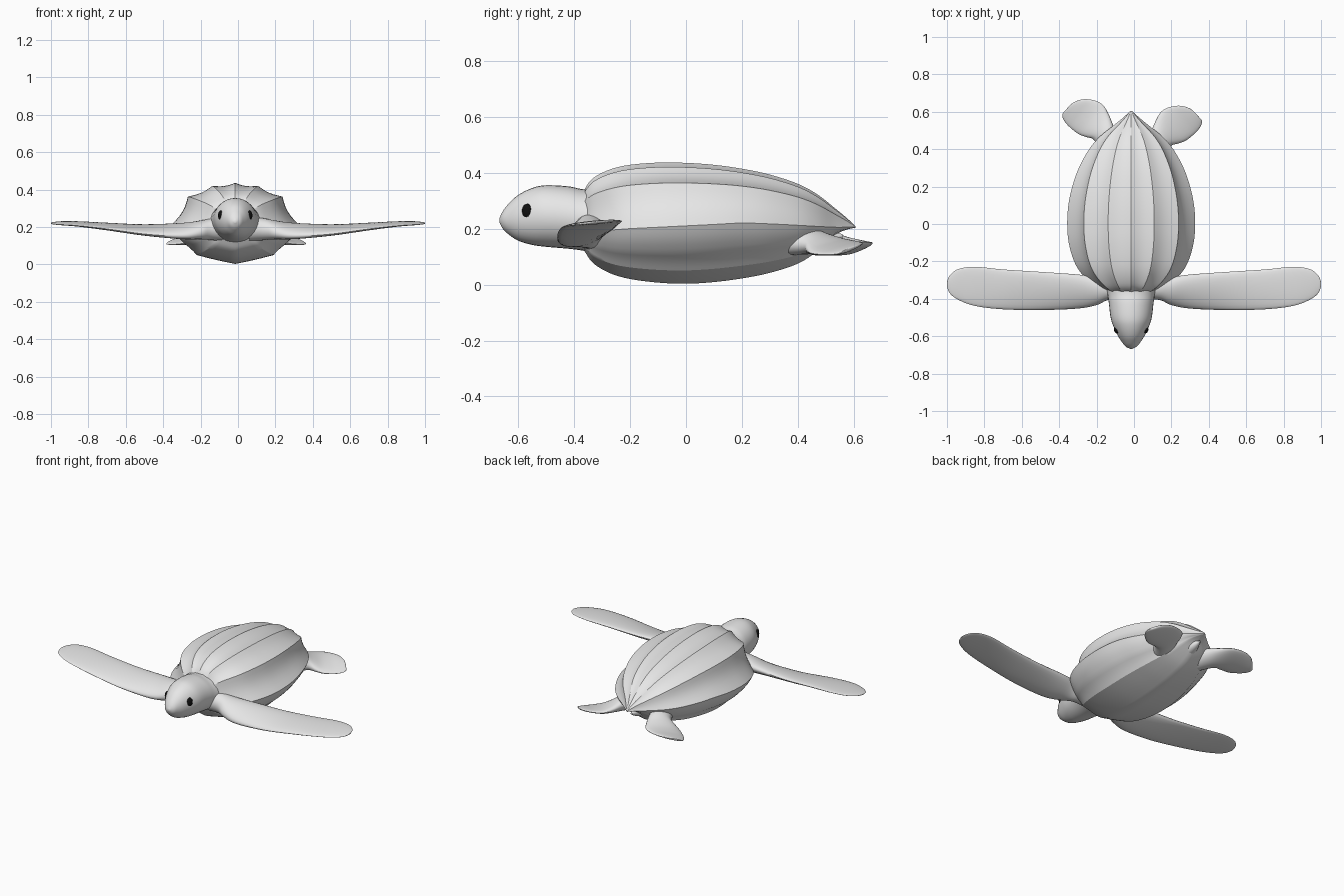
import bpy, bmesh, math
from mathutils import Vector

cube = bpy.data.objects.get("Cube")
if cube:
    bpy.data.objects.remove(cube, do_unlink=True)

CENTRE = -0.015  # body axis sits slightly to the right of the origin


def material(name, colour):
    mat = bpy.data.materials.new(name)
    mat.use_nodes = True
    mat.diffuse_color = colour
    mat.node_tree.nodes["Principled BSDF"].inputs["Base Color"].default_value = colour
    return mat


skin = material("grey skin", (0.8, 0.8, 0.8, 1))
black = material("black", (0.005, 0.005, 0.005, 1))


def resample(rows, steps):
    """Smoothly interpolate the stations of a loft."""
    result = []
    last = len(rows) - 1
    for i in range(last):
        quad = [rows[max(i - 1, 0)], rows[i], rows[i + 1], rows[min(i + 2, last)]]
        for k in range(steps):
            t = k / steps
            result.append([
                b + 0.5 * t * (c - a + t * (2 * a - 5 * b + 4 * c - d + t * (3 * (b - c) + d - a)))
                for a, b, c, d in zip(*quad)])
    result.append(list(rows[-1]))
    return result


def smooth(obj, angle):
    bpy.ops.object.select_all(action="DESELECT")
    obj.select_set(True)
    bpy.context.view_layer.objects.active = obj
    bpy.ops.object.shade_smooth_by_angle(angle=math.radians(angle))


def loft(name, rows, section, steps=5, angle=50):
    """Bridge the closed section made at every station and cap both ends."""
    bm = bmesh.new()
    rings = [[bm.verts.new(p) for p in section(*row)] for row in resample(rows, steps)]
    count = len(rings[0])
    for a, b in zip(rings, rings[1:]):
        for j in range(count):
            k = (j + 1) % count
            bm.faces.new((a[j], a[k], b[k], b[j]))
    bm.faces.new(rings[0])
    bm.faces.new(rings[-1])
    bmesh.ops.recalc_face_normals(bm, faces=bm.faces)
    mesh = bpy.data.meshes.new(name)
    bm.to_mesh(mesh)
    bm.free()
    mesh.materials.append(skin)
    obj = bpy.data.objects.new(name, mesh)
    bpy.context.collection.objects.link(obj)
    smooth(obj, angle)
    return obj


def ellipse(centre, u, v, count=24):
    angles = [2 * math.pi * i / count for i in range(count)]
    return [centre + u * math.cos(a) + v * math.sin(a) for a in angles]


# Shell: half cross-section given as ridges, with the hollow after each one
ridges = [(0, 1, 0.04), (0.36, 0.93, 0.04), (0.74, 0.68, 0.05), (1, 0, -0.02),
          (0.8, -0.47, 0.01), (0.6, -0.77, -0.01), (0, -1, 0)]


def half_profile():
    points = []
    for (x0, z0, hollow), (x1, z1, _) in zip(ridges, ridges[1:]):
        a, b = Vector((x0, z0)), Vector((x1, z1))
        inward = Vector((z1 - z0, x0 - x1)).normalized()
        for k in range(6):
            t = k / 6
            points.append(a.lerp(b, t) + inward * hollow * math.sin(math.pi * t))
    points.append(Vector((0, -1)))
    return points


half = half_profile()
profile = half + [Vector((-p.x, p.y)) for p in reversed(half[1:-1])]


def shell_section(y, width, top, edge, bottom):
    return [Vector((CENTRE + p.x * width, y,
                    edge + p.y * (top - edge if p.y > 0 else edge - bottom)))
            for p in profile]


# Stations: y, half width, top, rim height, bottom
loft("shell", [
    (-0.375, 0.09, 0.31, 0.21, 0.14),
    (-0.36, 0.14, 0.345, 0.2, 0.115),
    (-0.33, 0.195, 0.382, 0.195, 0.075),
    (-0.27, 0.262, 0.412, 0.195, 0.04),
    (-0.2, 0.305, 0.428, 0.2, 0.02),
    (-0.1, 0.334, 0.436, 0.205, 0.007),
    (0, 0.342, 0.435, 0.21, 0.003),
    (0.1, 0.336, 0.428, 0.215, 0.009),
    (0.2, 0.315, 0.414, 0.22, 0.022),
    (0.3, 0.28, 0.393, 0.217, 0.042),
    (0.4, 0.225, 0.36, 0.212, 0.075),
    (0.47, 0.165, 0.322, 0.208, 0.12),
    (0.53, 0.09, 0.275, 0.205, 0.175),
    (0.57, 0.042, 0.242, 0.205, 0.195),
    (0.605, 0.004, 0.21, 0.205, 0.203)], shell_section, steps=4, angle=28)


# Head and neck: y, half width, top, bottom
def round_section(y, width, top, bottom):
    return ellipse(Vector((CENTRE, y, (top + bottom) / 2)),
                   Vector((width, 0, 0)), Vector((0, 0, (top - bottom) / 2)), 32)


loft("head_and_neck", [
    (-0.25, 0.16, 0.34, 0.1),
    (-0.36, 0.13, 0.34, 0.12),
    (-0.42, 0.12, 0.351, 0.128),
    (-0.5, 0.11, 0.355, 0.135),
    (-0.55, 0.094, 0.345, 0.142),
    (-0.6, 0.07, 0.32, 0.157),
    (-0.635, 0.047, 0.288, 0.18),
    (-0.655, 0.03, 0.262, 0.2),
    (-0.667, 0.007, 0.237, 0.223)], round_section)

loft("tail", [
    (0.36, 0.08, 0.21, 0.09),
    (0.45, 0.05, 0.2, 0.12),
    (0.52, 0.025, 0.19, 0.145),
    (0.56, 0.006, 0.18, 0.168)], round_section)

# Blades are set by two edge points and a half thickness; the other side is mirrored
front_rows = [
    (0.06, -0.4, 0.18, -0.29, 0.2, 0.065),
    (0.14, -0.405, 0.172, -0.285, 0.205, 0.058),
    (0.2, -0.432, 0.16, -0.285, 0.21, 0.046),
    (0.3, -0.452, 0.15, -0.27, 0.208, 0.034),
    (0.5, -0.46, 0.163, -0.256, 0.206, 0.022),
    (0.7, -0.456, 0.19, -0.243, 0.216, 0.016),
    (0.85, -0.438, 0.207, -0.229, 0.226, 0.011),
    (0.94, -0.405, 0.213, -0.241, 0.228, 0.008),
    (0.985, -0.37, 0.216, -0.275, 0.225, 0.005),
    (1, -0.335, 0.219, -0.31, 0.222, 0.002)]

rear_rows = [
    (0.05, 0.4, 0.17, 0.16, 0.35, 0.15, 0.055),
    (0.09, 0.49, 0.165, 0.195, 0.415, 0.14, 0.042),
    (0.115, 0.55, 0.157, 0.235, 0.43, 0.125, 0.03),
    (0.145, 0.6, 0.152, 0.275, 0.445, 0.113, 0.02),
    (0.19, 0.625, 0.15, 0.315, 0.475, 0.108, 0.014),
    (0.25, 0.632, 0.147, 0.345, 0.505, 0.107, 0.011),
    (0.305, 0.614, 0.138, 0.362, 0.535, 0.109, 0.008),
    (0.345, 0.575, 0.124, 0.362, 0.555, 0.114, 0.003)]


def blade(a, b, thickness):
    across = (a - b) / 2
    up = across.cross(Vector((1, 0, 0))) if abs(across.x) < 1e-6 else Vector((0, 0, 1))
    return ellipse((a + b) / 2, across, up.normalized() * thickness)


for side, sign in (("left", 1), ("right", -1)):
    shift = Vector((0, 0, 0)) if sign > 0 else Vector((0.02, 0.035, 0))

    def place(x, y, z):
        return Vector((sign * x, y, z))

    def front_section(x, y0, z0, y1, z1, thickness):
        return blade(place(x, y0, z0), place(x, y1, z1), thickness)

    def rear_section(x0, y0, z0, x1, y1, z1, thickness):
        a, b = Vector((x0, y0, z0)) + shift, Vector((x1, y1, z1)) + shift
        return blade(place(*a), place(*b), thickness)

    loft(side + "_front_flipper", front_rows, front_section)
    loft(side + "_rear_flipper", rear_rows, rear_section)

    # Eye
    bpy.ops.mesh.primitive_uv_sphere_add(segments=20, ring_count=12, radius=1,
                                         location=(CENTRE + sign * 0.077, -0.568, 0.262))
    eye = bpy.context.object
    eye.name = side + "_eye"
    eye.scale = (0.014, 0.019, 0.027)
    eye.rotation_euler = (0, 0, sign * math.radians(-25))
    eye.data.materials.append(black)
    smooth(eye, 60)
